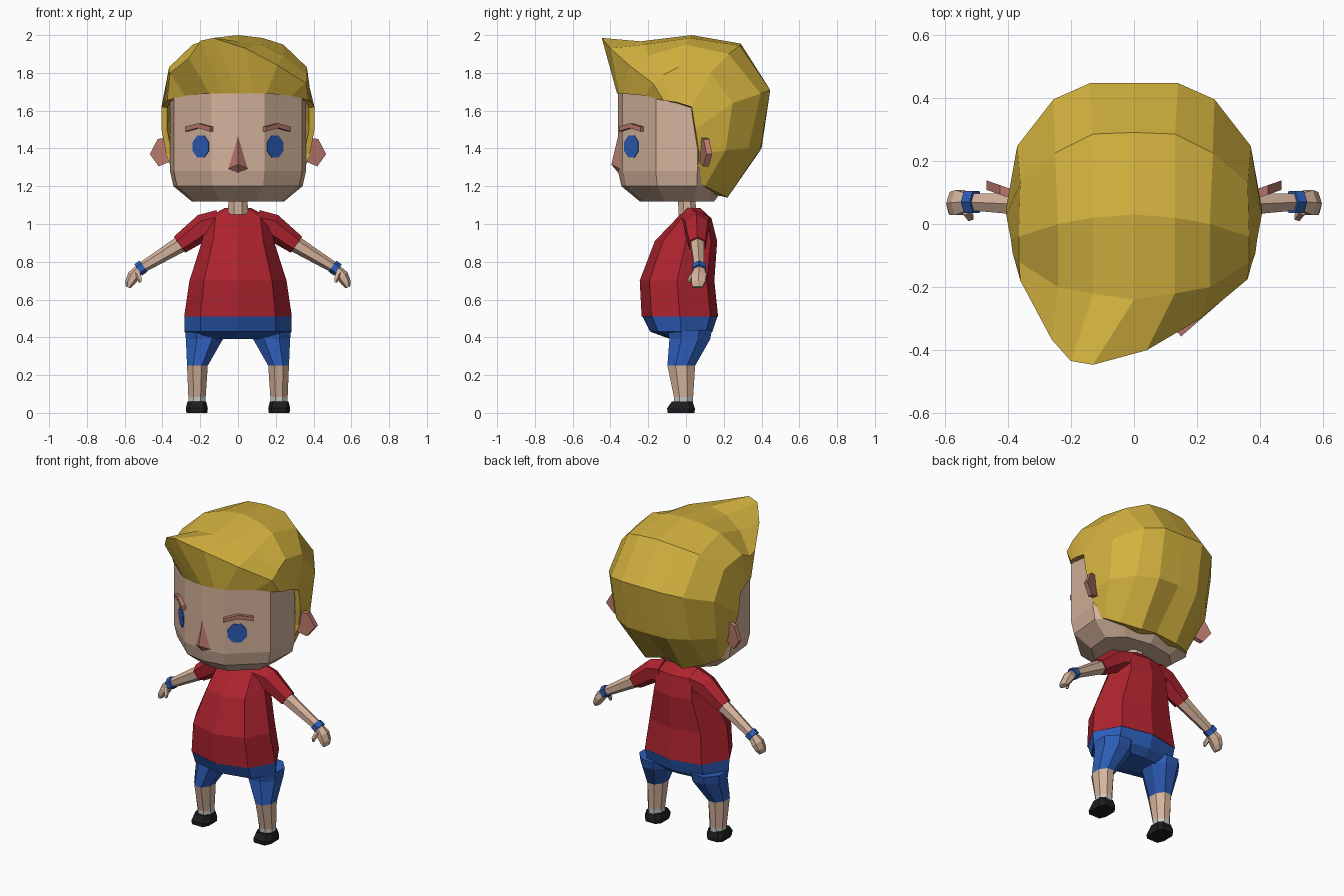
import bpy, bmesh, math
from mathutils import Vector

if "Cube" in bpy.data.objects:
    bpy.data.objects.remove(bpy.data.objects["Cube"])


def material(name, rgb):
    m = bpy.data.materials.new(name)
    m.diffuse_color = (*rgb, 1)
    m.use_nodes = True
    m.node_tree.nodes["Principled BSDF"].inputs["Base Color"].default_value = m.diffuse_color
    return m


SKIN = material("skin", (0.66, 0.45, 0.33))
PINK = material("dark skin", (0.48, 0.19, 0.155))
HAIR = material("blond hair", (0.66, 0.45, 0.05))
RED = material("red shirt", (0.42, 0.017, 0.028))
BLUE = material("blue cloth", (0.026, 0.11, 0.48))
BLACK = material("black shoe", (0.012, 0.012, 0.012))
WHITE = material("grey sock", (0.6, 0.6, 0.58))


def build(name, verts, faces, mats, rule=None):
    """Flat-shaded mesh; rule maps a face centre to a material index."""
    bm = bmesh.new()
    vs = [bm.verts.new(v) for v in verts]
    for f in faces:
        bm.faces.new([vs[i] for i in f])
    bmesh.ops.recalc_face_normals(bm, faces=bm.faces)
    mid = sum((v.co for v in vs), Vector()) / len(vs)
    if sum(f.normal.dot(f.calc_center_median() - mid) for f in bm.faces) < 0:
        bmesh.ops.reverse_faces(bm, faces=bm.faces)
    if rule:
        for f in bm.faces:
            f.material_index = rule(f.calc_center_median())
    me = bpy.data.meshes.new(name)
    bm.to_mesh(me)
    bm.free()
    for m in mats:
        me.materials.append(m)
    ob = bpy.data.objects.new(name, me)
    bpy.context.collection.objects.link(ob)
    return ob


def loft(name, rings, mats, rule=None, closed=True):
    n = len(rings[0])
    faces = []
    for r in range(len(rings) - 1):
        for i in range(n if closed else n - 1):
            j = (i + 1) % n
            faces.append((r*n + i, r*n + j, (r+1)*n + j, (r+1)*n + i))
    if closed:
        faces += [tuple(range(n)), tuple(range((len(rings)-1)*n, len(rings)*n))]
    return build(name, [p for r in rings for p in r], faces, mats, rule)


def mirrored(half, z, k=1):
    """Full ring from a half outline that starts and ends on x = 0."""
    pts = half + [(-x, y) for x, y in half[-2:0:-1]]
    return [(x*k, y*k, z) for x, y in pts]


def body_ring(z, w, f, b):
    d = b - f
    return mirrored([(0, f), (.7*w, f + .13*d), (w, f + .5*d), (.7*w, b - .1*d), (0, b)], z)


def oval(cx, cy, z, rx, ry, n=8):
    a = [2*math.pi*(i + .5)/n for i in range(n)]
    return [(cx + rx*1.06*math.cos(t), cy + ry*1.06*math.sin(t), z) for t in a]


def tube(name, s, path, mats, rule=None, n=6):
    """Loft along points (x, y, z, radius across, radius in y), mirrored by s."""
    rings = []
    for i, (x, y, z, r, ry) in enumerate(path):
        a, b = path[max(i-1, 0)], path[min(i+1, len(path)-1)]
        d = Vector(b[:3]) - Vector(a[:3])
        u = Vector((-d.z, 0, d.x)).normalized()
        ring = []
        for k in range(n):
            t = 2*math.pi*k/n
            p = Vector((x, y, z)) + u*r*math.cos(t) + Vector((0, ry*math.sin(t), 0))
            ring.append((s*p.x, p.y, p.z))
        rings.append(ring)
    return loft(name, rings, mats, rule)


def face_plate(name, s, outline, depth, mat):
    """Plate on the angled cheek plane, outline given as (x, z)."""
    rings = []
    for off in (-.004, depth):
        rings.append([(s*(x + .66*off), -.335 + .875*(x - .14) - .75*off, z) for x, z in outline])
    loft(name, rings, [mat])


# Head: angular plan, narrowing to the chin
plan = [(0, -.36), (.14, -.335), (.34, -.16), (.36, .06), (.24, .18), (0, .22)]
loft("head", [mirrored(plan, z, k) for z, k in
              [(1.12, .68), (1.20, .95), (1.28, 1), (1.70, 1), (1.82, .8)]], [SKIN])
loft("neck", [oval(0, .01, 1.05, .055, .05), oval(0, .0, 1.16, .05, .045)], [SKIN])

# Nose: wedge with its tip low
build("nose", [(0, -.355, 1.485), (-.07, -.335, 1.285), (.07, -.335, 1.285),
               (0, -.395, 1.315), (0, -.35, 1.26)],
      [(0, 1, 3), (0, 3, 2), (1, 4, 3), (2, 3, 4), (0, 2, 4, 1)], [PINK])

# Hair: arches from nape over the crown to the hairline (half rows, centre to side)
half_rows = [
    [(0, .08, 1.17), (.12, .08, 1.17), (.2, .06, 1.19), (.27, .04, 1.21), (.30, .03, 1.22)],
    [(0, .2, 1.17), (.13, .22, 1.14), (.24, .16, 1.17), (.31, .1, 1.2), (.33, .05, 1.22)],
    [(0, .40, 1.40), (.14, .395, 1.40), (.26, .33, 1.40), (.36, .21, 1.39), (.38, .07, 1.37)],
    [(0, .446, 1.71), (.14, .446, 1.71), (.255, .395, 1.69), (.37, .247, 1.64), (.405, .05, 1.5)],
    [(0, .29, 1.955), (.13, .285, 1.945), (.25, .225, 1.90), (.36, .13, 1.80), (.405, .03, 1.62)],
    [(0, .03, 2.0), (.13, .02, 1.985), (.24, .0, 1.95), (.365, -.04, 1.83), (.39, -.05, 1.645)],
    [(0, -.24, 1.967), (.13, -.22, 1.95), (.24, -.20, 1.89), (.365, -.12, 1.79), (.385, -.09, 1.65)],
]
hairline = [(0, -.365, 1.69), (.08, -.352, 1.69), (.15, -.335, 1.69), (.28, -.22, 1.68), (.35, -.15, 1.66)]
# Swept-up front edge, leaning to one side
quiff = [(-.375, -.12, 1.655), (-.36, -.18, 1.80), (-.26, -.367, 1.88), (-.20, -.434, 1.97),
         (-.13, -.446, 1.985), (.04, -.40, 1.93), (.21, -.30, 1.84), (.36, -.175, 1.745),
         (.375, -.12, 1.655)]


def full(row):
    return [(-x, y, z) for x, y, z in row[:0:-1]] + row


hair = loft("hair", [full(r) for r in half_rows] + [quiff, full(hairline)], [HAIR], closed=False)
sol = hair.modifiers.new("thickness", 'SOLIDIFY')
sol.thickness = .03
sol.offset = -1

# Shirt body and shorts top
loft("shirt", [body_ring(*r) for r in
               [(.51, .285, -.235, .17), (.70, .257, -.245, .15), (.91, .19, -.165, .165),
                (1.03, .17, -.05, .135), (1.085, .07, -.005, .075)]], [RED])
loft("shorts_waist", [body_ring(*r) for r in
                      [(.515, .284, -.233, .168), (.43, .283, -.19, .14), (.39, .2, -.08, .09)]], [BLUE])

for s, side in ((1, "left"), (-1, "right")):
    # Eyes and brows
    eye = [(.195 + .045*math.cos(i*math.pi/4 + .39), 1.41 + .063*math.sin(i*math.pi/4 + .39))
           for i in range(8)]
    face_plate(side + "_eye", s, eye, .005, BLUE)
    face_plate(side + "_brow", s, [(.135, 1.515), (.2, 1.533), (.265, 1.515),
                                   (.265, 1.49), (.2, 1.508), (.135, 1.49)], .022, PINK)
    # Ear: thin slanted plate
    ear = [(.33, 1.44), (.39, 1.455), (.425, 1.45), (.467, 1.37), (.42, 1.305), (.36, 1.33)]
    loft(side + "_ear", [[(s*x, y + .35*(x - .33), z) for x, z in ear] for y in (.06, .09)], [PINK])
    # Arm with sleeve, wristband and hand
    tube(side + "_sleeve", s, [(.10, .05, 1.0, .075, .085), (.18, .055, .985, .07, .07),
                               (.31, .06, .89, .052, .05)], [RED])
    tube(side + "_forearm", s, [(.29, .06, .902, .045, .042), (.52, .07, .762, .028, .03)], [SKIN])
    tube(side + "_wristband", s, [(.50, .07, .777, .036, .04), (.528, .07, .757, .036, .04)], [BLUE])
    tube(side + "_hand", s, [(.52, .07, .762, .025, .03), (.553, .068, .725, .033, .046),
                             (.572, .065, .69, .026, .042), (.582, .06, .665, .013, .03)], [SKIN])
    tube(side + "_thumb", s, [(.535, .045, .745, .016, .018), (.52, .022, .71, .014, .014),
                              (.518, .018, .69, .007, .008)], [SKIN], n=5)

    # Leg: shorts, skin and sock by height
    rings = [oval(*r) for r in [(s*.178, .02, .44, .105, .12), (s*.178, .02, .39, .1, .11),
                                (s*.215, -.025, .25, .056, .075),
                                (s*.217, -.013, .085, .047, .052), (s*.217, -.013, .04, .045, .05)]]
    loft(side + "_leg", rings, [BLUE, SKIN, WHITE],
         lambda c: 0 if c.z > .25 else 1 if c.z > .09 else 2)
    # Shoe with a low toe
    sole = [(-.04, -.1), (.04, -.1), (.058, -.06), (.058, .02), (.035, .047),
            (-.035, .047), (-.058, .02), (-.058, -.06)]
    loft(side + "_shoe", [[(s*.218 + x*k, y*ky, z) for x, y in sole] for z, k, ky in
                          [(0, .95, .97), (.025, 1, 1), (.06, .85, .75)]], [BLACK])
